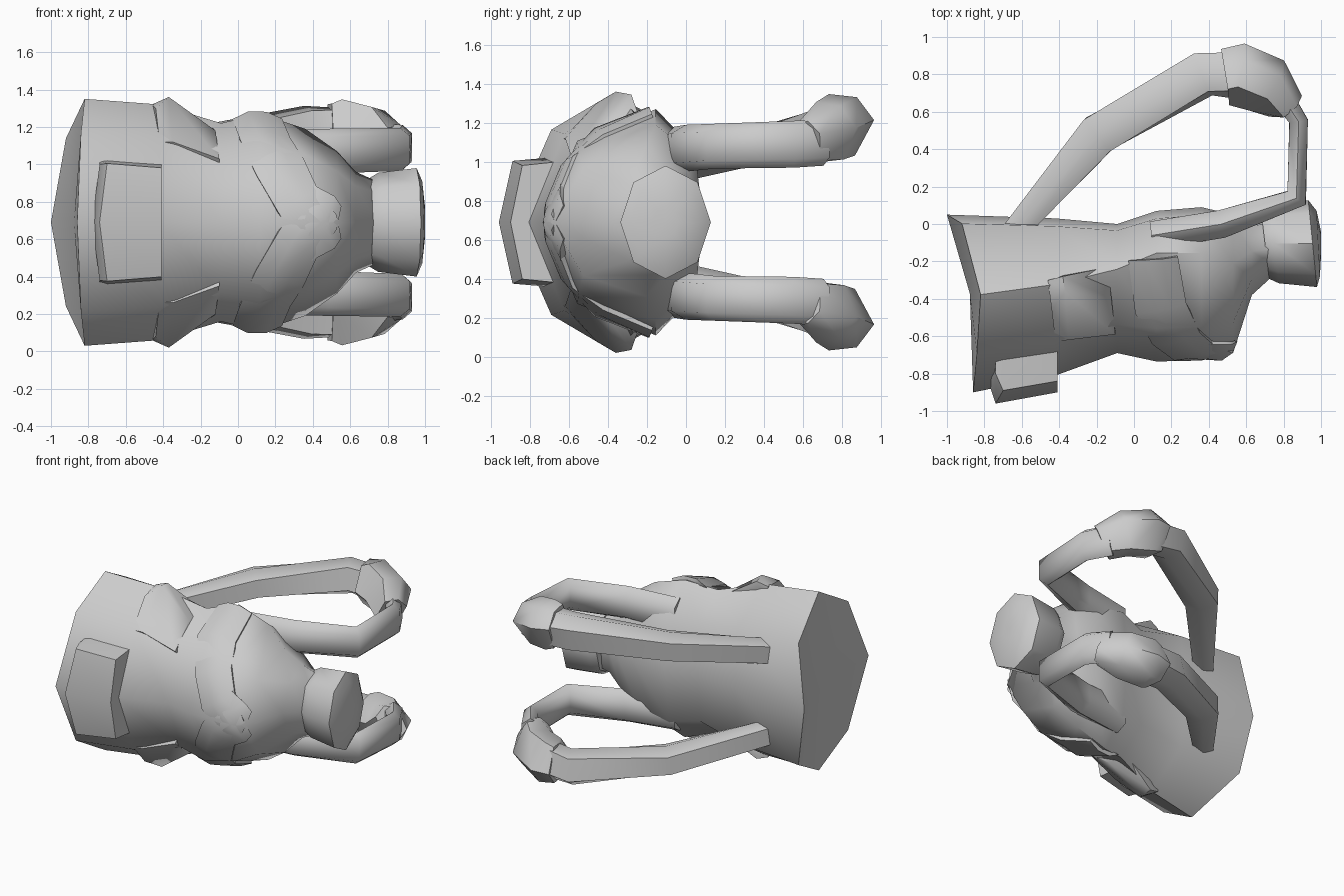
import bpy, bmesh, math
from mathutils import Vector

if "Cube" in bpy.data.objects:
    bpy.data.objects.remove(bpy.data.objects["Cube"])

MID = 0.69  # the pack lies on its side, mirrored about z = MID


def flip(p):
    return (p[0], p[1], 2 * MID - p[2])


def loft(name, rings, angle=60):
    """Skin a list of equal-length vertex rings and cap both ends."""
    bm = bmesh.new()
    vs = [[bm.verts.new(p) for p in r] for r in rings]
    n = len(rings[0])
    for a, b in zip(vs, vs[1:]):
        for i in range(n):
            j = (i + 1) % n
            bm.faces.new((a[i], a[j], b[j], b[i]))
    for r in (vs[0], vs[-1]):
        c = bm.verts.new(sum((v.co for v in r), Vector()) / n)
        for i in range(n):
            bm.faces.new((r[i], r[(i + 1) % n], c))
    bmesh.ops.recalc_face_normals(bm, faces=bm.faces)
    me = bpy.data.meshes.new(name)
    bm.to_mesh(me)
    bm.free()
    ob = bpy.data.objects.new(name, me)
    bpy.context.collection.objects.link(ob)
    bpy.ops.object.select_all(action='DESELECT')
    ob.select_set(True)
    bpy.context.view_layer.objects.active = ob
    bpy.ops.object.shade_smooth_by_angle(angle=math.radians(angle))
    return ob


def pair(name, rings, angle=60):
    loft(name + "_upper", rings, angle)
    loft(name + "_lower", [[flip(p) for p in r] for r in rings], angle)


def sweep(path):
    """Rings for a padded strap: (centre, thickness, width, tilt degrees) per point."""
    rings = []
    for k, (c, t, w, tilt) in enumerate(path):
        c = Vector(c)
        d = Vector(path[min(k + 1, len(path) - 1)][0]) - Vector(path[max(k - 1, 0)][0])
        d.normalize()
        out = d.cross(Vector((0, 0, 1))).normalized()
        up = out.cross(d)
        ca, sa = math.cos(math.radians(tilt)), math.sin(math.radians(tilt))
        o2, u2 = out * ca + up * sa, up * ca - out * sa
        prof = [(-.5, -.32), (0, -.5), (.5, -.32), (.5, .32), (0, .5), (-.5, .32)]
        rings.append([c + o2 * (a * t) + u2 * (b * w) for a, b in prof])
    return rings


# Main sack: half profile mirrored into rings along x
def body_ring(xs, yb, yf, h, wide):
    half = [(0, 0), (.68, .05), (1, wide), (.72, .78), (0, 1)]
    pts = [(x, yb + (yf - yb) * d, MID + h * z) for x, (z, d) in zip(xs, half)]
    return pts + [flip(p) for p in pts[3:0:-1]]


body = [([-1, -.92, -.82, -.84, -.86], .05, -.90, .66, .45)]
for x, yb, yf, h, w in [(-.42, .03, -.81, .63, .42), (-.09, 0, -.69, .53, .35),
                        (.12, .07, -.735, .58, .28), (.36, .09, -.73, .50, .3),
                        (.53, .05, -.69, .38, .35), (.63, .01, -.38, .27, .4),
                        (.74, .02, -.28, .22, .5)]:
    body.append(([x] * 5, yb, yf, h, w))
sack = loft("main_sack", [body_ring(*b) for b in body], 60)


# Gathered top of the sack
def octagon(x, slant, r):
    out = []
    for i in range(8):
        a = math.pi / 4 * i
        y = math.cos(a) * r * .8
        out.append((x - slant * y, -.105 + y, MID + math.sin(a) * r))
    return out


loft("gathered_top", [octagon(.70, .12, .235), octagon(.75, .12, .265),
                      octagon(.955, .1, .29), octagon(.985, .05, .22),
                      octagon(1.0, 0, .08)], 50)


# Front pocket, bulging toward the middle
def pocket_ring(x, y_in, y_mid, y_edge, h):
    half = [(y_in, h), (y_edge, h * .94)]
    pts = [(x, y, MID + z) for y, z in half]
    mid = (x - (.04 if x < -.5 else 0), y_mid, MID)
    return pts + [mid] + [flip(p) for p in reversed(pts)]


loft("front_pocket", [pocket_ring(-.74, -.66, -.84, -.80, .33),
                      pocket_ring(-.70, -.66, -.96, -.89, .335),
                      pocket_ring(-.41, -.66, -.90, -.84, .31)])

# Side pockets
pair("side_pocket", [
    [(-.46, -.30, 1.20), (-.46, -.30, 1.32), (-.44, -.46, 1.30), (-.42, -.63, 1.12), (-.42, -.55, 1.0)],
    [(-.38, -.27, 1.20), (-.38, -.28, 1.345), (-.37, -.36, 1.36), (-.35, -.62, 1.12), (-.35, -.55, 1.0)],
    [(-.14, -.23, 1.08), (-.14, -.23, 1.20), (-.12, -.40, 1.18), (-.10, -.59, 1.03), (-.10, -.5, .95)]])

# Shoulder straps: lower run, and upper run back into the sack
pair("shoulder_strap", sweep([
    ((-.64, -.04, .99), .13, .19, 0), ((-.19, .48, 1.11), .22, .20, 0),
    ((.37, .80, 1.19), .22, .25, 10), ((.62, .79, 1.18), .22, .25, 20)]))
pair("strap_return", sweep([
    ((.78, .70, 1.10), .12, .24, 0), ((.88, .55, 1.09), .10, .24, 0),
    ((.87, .14, 1.08), .12, .23, 0), ((.47, .0, 1.07), .15, .24, 0),
    ((.10, -.06, 1.05), .15, .26, 0)]))

# Thick shoulder pads at the strap bends
pair("shoulder_pad", sweep([
    ((.49, .79, 1.19), .24, .29, 25), ((.55, .80, 1.19), .27, .33, 30),
    ((.71, .74, 1.16), .26, .31, 32), ((.81, .63, 1.10), .16, .25, 20)]))


# Crossed bands wrapped snugly over the front of the sack
def band_ring(c, side, hw=.14, th=.03):
    top, under = [], []
    for s in (-1, -.33, .33, 1):
        p = Vector(c) + Vector(side).normalized() * s * hw
        hit, co, nor, _ = sack.closest_point_on_mesh(p)
        top.append(co + nor * th * (1 if abs(s) < 1 else .6))
        under.append(co - nor * th)
    return top + under[::-1]


pair("crossed_band", [
    band_ring((.10, -.18, 1.26), (1, 0, 0)),
    band_ring((.15, -.45, 1.14), (1, .1, .2)),
    band_ring((.23, -.62, .99), (.9, 0, .4)),
    band_ring((.33, -.72, .82), (.8, 0, .55)),
    band_ring((.43, -.72, .66), (.75, 0, .6)),
    band_ring((.48, -.66, .52), (.8, .1, .5))], 60)
